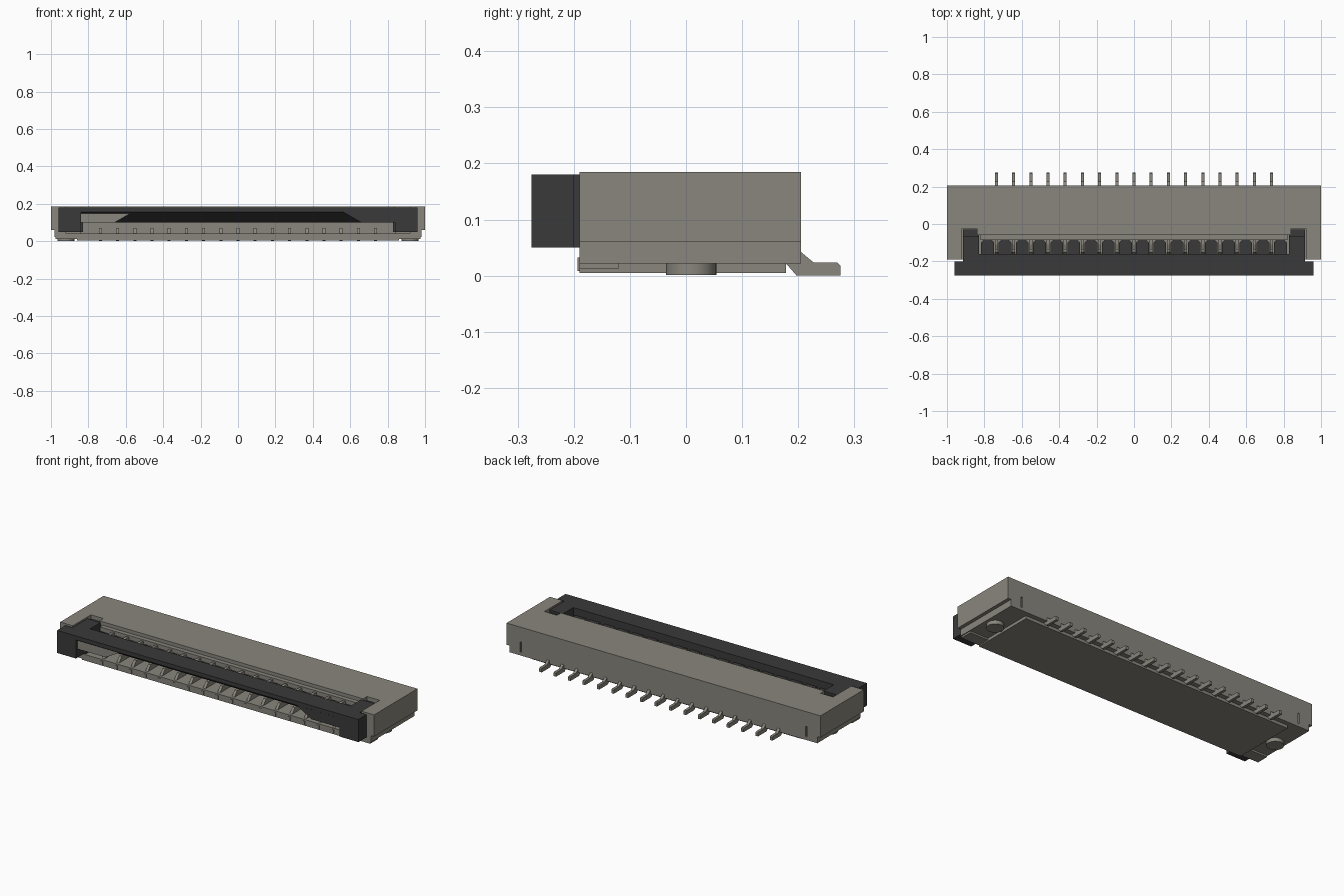
import bpy, bmesh, math
from mathutils import Vector

if "Cube" in bpy.data.objects:
    bpy.data.objects.remove(bpy.data.objects["Cube"], do_unlink=True)


def material(name, rgb):
    m = bpy.data.materials.new(name)
    m.use_nodes = True
    m.diffuse_color = (*rgb, 1)
    bsdf = m.node_tree.nodes["Principled BSDF"]
    bsdf.inputs["Base Color"].default_value = (*rgb, 1)
    bsdf.inputs["Roughness"].default_value = 0.6
    return m


BEIGE = material("warm grey", (0.25, 0.24, 0.205))
DARK = material("charcoal", (0.042, 0.042, 0.042))


def finish(name, bm, mat):
    bmesh.ops.recalc_face_normals(bm, faces=bm.faces)
    me = bpy.data.meshes.new(name)
    bm.to_mesh(me)
    bm.free()
    me.materials.append(mat)
    ob = bpy.data.objects.new(name, me)
    bpy.context.collection.objects.link(ob)
    return ob


def add_prism(bm, pts, axis, a, b):
    """Extrude a 2D outline along an axis: x takes (y,z), y takes (x,z), z takes (x,y)."""
    place = {"x": lambda p: (a, p[0], p[1]),
             "y": lambda p: (p[0], a, p[1]),
             "z": lambda p: (p[0], p[1], a)}[axis]
    face = bm.faces.new([bm.verts.new(place(p)) for p in pts])
    ext = bmesh.ops.extrude_face_region(bm, geom=[face])
    step = Vector([(b - a) if axis == k else 0 for k in "xyz"])
    bmesh.ops.translate(bm, vec=step,
                        verts=[g for g in ext["geom"] if isinstance(g, bmesh.types.BMVert)])


def add_box(bm, x0, x1, y0, y1, z0, z1):
    add_prism(bm, [(x0, y0), (x1, y0), (x1, y1), (x0, y1)], "z", z0, z1)


def prism(name, pts, axis, a, b, mat):
    bm = bmesh.new()
    add_prism(bm, pts, axis, a, b)
    return finish(name, bm, mat)


def box(name, x0, x1, y0, y1, z0, z1, mat):
    return prism(name, [(x0, y0), (x1, y0), (x1, y1), (x0, y1)], "z", z0, z1, mat)


def mirrored(half):
    return half + [(-x, y) for x, y in reversed(half)]


PINS = [(i - 8) * 0.0919 for i in range(17)]
PIN_HALF = 0.008

# Housing: open-fronted wall, narrower skirt, roof, floor and base plate
inner = [(0.92, -0.19), (0.92, -0.025), (0.84, -0.025), (0.84, 0.1)]
wall = prism("housing_wall", mirrored([(1, 0.205), (1, -0.19)] + inner), "z", 0.06, 0.185, BEIGE)
skirt = prism("housing_skirt", mirrored([(0.98, 0.205), (0.98, -0.19)] + inner), "z", 0.04, 0.06, BEIGE)
box("housing_roof", -0.84, 0.84, -0.06, 0.1, 0.14, 0.185, BEIGE)
box("roof_ledge", -0.82, 0.82, -0.085, -0.06, 0.14, 0.165, BEIGE)
box("housing_floor", -0.98, 0.98, -0.19, 0.205, 0.022, 0.04, BEIGE)
box("base_plate", -0.86, 0.86, -0.19, 0.178, 0.005, 0.022, BEIGE)

# Narrow grooves in the back wall
bm = bmesh.new()
for s in (-1, 1):
    add_box(bm, s * 0.91 - 0.005, s * 0.91 + 0.005, 0.195, 0.22, 0.0, 0.1)
cutter = finish("groove_cutter", bm, BEIGE)
cutter.hide_render = True
cutter.hide_set(True)
for ob in (wall, skirt):
    mod = ob.modifiers.new("grooves", "BOOLEAN")
    mod.operation = "DIFFERENCE"
    mod.solver = "EXACT"
    mod.object = cutter

# Mounting bosses and solder tabs under both ends
for s, side in ((1, "left"), (-1, "right")):
    circle = [(s * 0.92 + 0.045 * math.cos(math.tau * i / 32),
               0.009 + 0.045 * math.sin(math.tau * i / 32)) for i in range(32)]
    boss = prism("boss_" + side, circle, "z", 0.001, 0.022, BEIGE)
    boss.data.shade_smooth()
    boss.data.set_sharp_from_angle(angle=math.radians(35))
    x0, x1 = sorted((s * 0.86, s * 0.975))
    box("end_tab_" + side, x0, x1, -0.19, -0.12, 0.012, 0.022, BEIGE)

# Terminals: rear solder foot, upper arm, lower arm and front tip
foot = [(0.178, 0.022), (0.197, 0), (0.275, 0), (0.275, 0.018), (0.27, 0.023),
        (0.228, 0.023), (0.205, 0.042), (0.178, 0.042)]
upper = [(0.1, 0.12), (0.1, 0.142), (-0.11, 0.158), (-0.135, 0.15), (-0.135, 0.115), (-0.11, 0.12)]
lower = [(0.1, 0.04), (0.1, 0.06), (-0.1, 0.06), (-0.13, 0.07), (-0.15, 0.07), (-0.175, 0.04)]
tip = [(-0.193, 0.008), (-0.193, 0.032), (-0.18, 0.032), (-0.18, 0.008)]
bm = bmesh.new()
for x in PINS:
    for profile in (foot, upper, lower, tip):
        add_prism(bm, profile, "x", x - PIN_HALF, x + PIN_HALF)
finish("terminals", bm, BEIGE)

# Actuator: sloped front bar, end legs and hinge arms
prism("actuator_bar", [(-0.275, 0.18), (-0.16, 0.18), (-0.16, 0.1), (-0.185, 0.1), (-0.275, 0.157)],
      "x", -0.84, 0.84, DARK)
for s, side in ((1, "left"), (-1, "right")):
    x0, x1 = sorted((s * 0.84, s * 0.96))
    box("actuator_leg_" + side, x0, x1, -0.275, -0.2, 0.05, 0.18, DARK)
    x0, x1 = sorted((s * 0.83, s * 0.915))
    box("actuator_arm_" + side, x0, x1, -0.2, -0.065, 0.05, 0.18, DARK)
    box("actuator_hinge_" + side, x0, x1, -0.065, -0.03, 0.05, 0.165, DARK)

# Teeth of the actuator between the terminals
bm = bmesh.new()
edges = [-0.83] + PINS + [0.83]
for a, b in zip(edges, edges[1:]):
    x0, x1 = a + 0.012, b - 0.012
    add_prism(bm, [(x0, -0.16), (x1, -0.16), (x1, -0.1), (x1 - 0.014, -0.086),
                   (x0 + 0.014, -0.086), (x0, -0.1)], "z", 0.105, 0.139)
finish("actuator_teeth", bm, DARK)

# Lead-in guides at both ends of the cable opening
guide = [(0.84, 0.1), (0.66, 0.1), (0.56, 0.157), (0.84, 0.157)]
prism("guide_left", guide, "y", -0.272, -0.18, DARK)
prism("guide_right", [(-x, z) for x, z in guide], "y", -0.262, -0.18, BEIGE)
